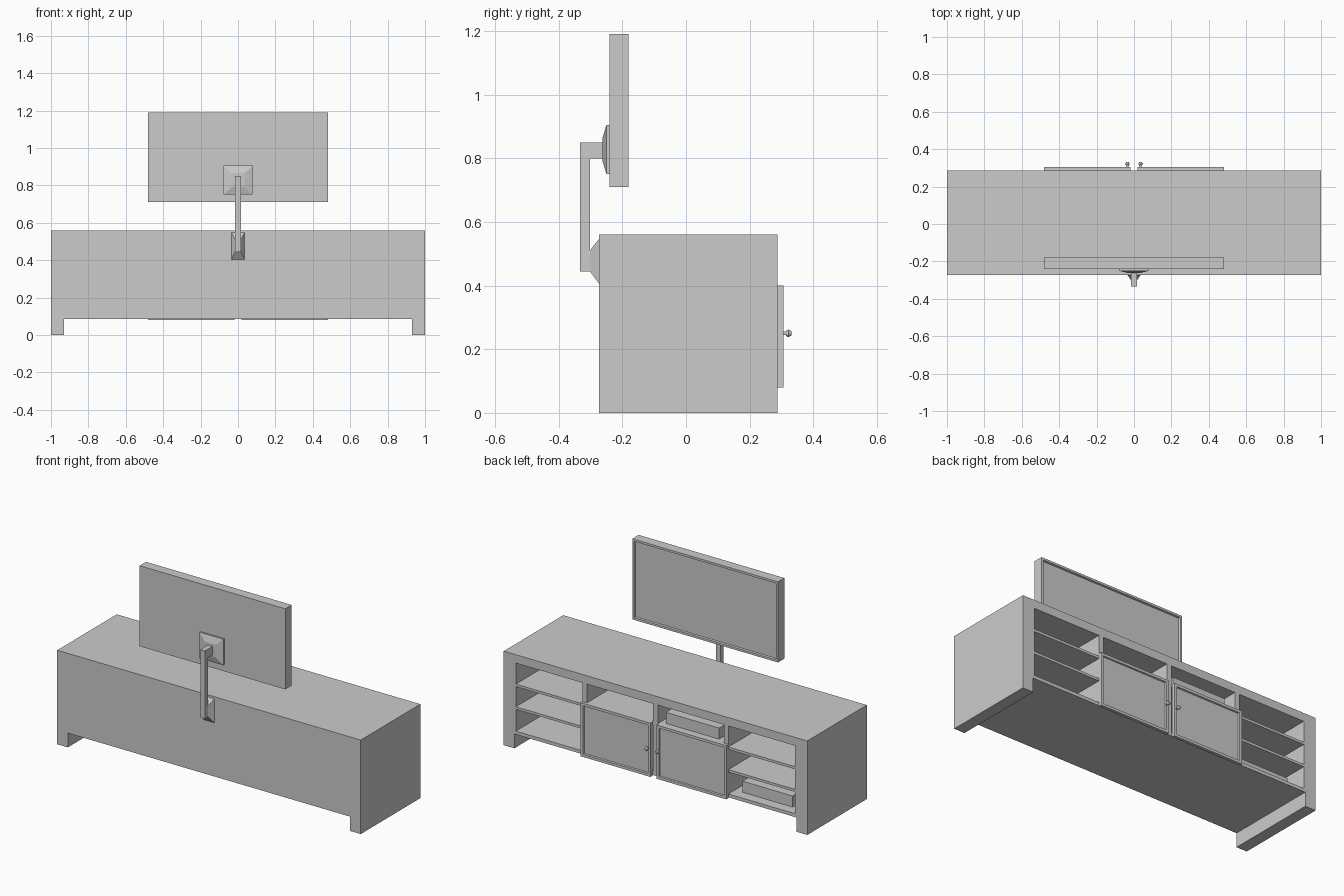
import bpy, bmesh
from math import pi
from mathutils import Matrix, Vector

if "Cube" in bpy.data.objects:
    bpy.data.objects.remove(bpy.data.objects["Cube"])


def finish(name, bm):
    bmesh.ops.recalc_face_normals(bm, faces=bm.faces)
    me = bpy.data.meshes.new(name)
    bm.to_mesh(me)
    bm.free()
    ob = bpy.data.objects.new(name, me)
    bpy.context.collection.objects.link(ob)
    return ob


def add_box(bm, x, y, z):
    m = Matrix.Translation(((x[0] + x[1]) / 2, (y[0] + y[1]) / 2, (z[0] + z[1]) / 2))
    m = m @ Matrix.Diagonal((x[1] - x[0], y[1] - y[0], z[1] - z[0], 1))
    return bmesh.ops.create_cube(bm, size=1, matrix=m)["verts"]


def extrude(bm, pts, vec):
    f = bm.faces.new([bm.verts.new(p) for p in pts])
    r = bmesh.ops.extrude_face_region(bm, geom=[f])
    bmesh.ops.translate(bm, vec=vec, verts=[v for v in r["geom"] if isinstance(v, bmesh.types.BMVert)])


def framed_panel(name, x, y, z, frame, recess):
    """Box whose +y face has a raised rim and a sunken panel."""
    bm = bmesh.new()
    add_box(bm, x, y, z)
    bm.normal_update()
    f = max(bm.faces, key=lambda f: f.normal.y)
    bmesh.ops.inset_region(bm, faces=[f], thickness=frame)
    bmesh.ops.inset_region(bm, faces=[f], thickness=0.004, depth=-recess)
    return finish(name, bm)


def frustum(bm, ya, a, yb, b):
    """Tapered block between two (x half width, z low, z high) rectangles."""
    rings = []
    for y, (w, lo, hi) in ((ya, a), (yb, b)):
        rings.append([bm.verts.new(p) for p in ((-w, y, lo), (w, y, lo), (w, y, hi), (-w, y, hi))])
    bm.faces.new(rings[0])
    bm.faces.new(rings[1])
    for i in range(4):
        j = (i + 1) % 4
        bm.faces.new((rings[0][i], rings[0][j], rings[1][j], rings[1][i]))


BACK, FRONT = -0.273, 0.287

# Cabinet body: bridge-shaped outline with full-depth feet
bm = bmesh.new()
outline = [(-1, 0), (-0.93, 0), (-0.93, 0.085), (0.93, 0.085), (0.93, 0), (1, 0), (1, 0.56), (-1, 0.56)]
extrude(bm, [(x, BACK, z) for x, z in outline], (0, FRONT - BACK, 0))
cabinet = finish("cabinet", bm)

# Compartments: three shelves outside, open bay over a closed cupboard inside
bm = bmesh.new()
for s in (-1, 1):
    outer = sorted((s * 0.48, s * 0.92))
    inner = sorted((s * 0.015, s * 0.45))
    for z in ((0.105, 0.235), (0.25, 0.37), (0.385, 0.51)):
        add_box(bm, outer, (BACK + 0.025, FRONT + 0.05), z)
    for z in ((0.105, 0.385), (0.40, 0.51)):
        add_box(bm, inner, (BACK + 0.025, FRONT + 0.05), z)
cutter = finish("compartment_cutter", bm)
cutter.hide_render = True
mod = cabinet.modifiers.new("compartments", 'BOOLEAN')
mod.operation = 'DIFFERENCE'
mod.solver = 'EXACT'
mod.object = cutter
bpy.context.view_layer.objects.active = cabinet
bpy.ops.object.modifier_apply(modifier=mod.name)
bpy.data.objects.remove(cutter)

# Doors and their knobs
for s, side in ((-1, "left"), (1, "right")):
    framed_panel("door_" + side, sorted((s * 0.02, s * 0.48)), (FRONT, 0.306), (0.08, 0.40), 0.022, 0.008)
    bm = bmesh.new()
    for r1, r2, y0, y1 in ((0.006, 0.006, 0.30, 0.316), (0.008, 0.012, 0.314, 0.322), (0.012, 0.007, 0.322, 0.331)):
        m = Matrix.Translation((s * 0.035, (y0 + y1) / 2, 0.25)) @ Matrix.Rotation(-pi / 2, 4, 'X')
        bmesh.ops.create_cone(bm, cap_ends=True, segments=12, radius1=r1, radius2=r2, depth=y1 - y0, matrix=m)
    finish("knob_" + side, bm)

# Media boxes standing on the shelves
for name, x, y, z in (("media_box_upper", (-0.40, -0.05), (0.0, 0.26), 0.40),
                      ("media_box_lower", (-0.86, -0.53), (-0.03, 0.225), 0.105)):
    bm = bmesh.new()
    add_box(bm, x, y, (z, z + 0.066))
    finish(name, bm)

# Screen
framed_panel("screen", (-0.48, 0.48), (-0.24, -0.18), (0.71, 1.19), 0.018, 0.01)

# Screen mounting plate with tapered back
bm = bmesh.new()
add_box(bm, (-0.078, 0.078), (-0.25, -0.24), (0.75, 0.905))
frustum(bm, -0.25, (0.078, 0.75, 0.905), -0.262, (0.035, 0.79, 0.865))
finish("mount_plate", bm)

# Bent arm from the plate down to the cabinet
bm = bmesh.new()
arm = [(-0.26, 0.80), (-0.26, 0.85), (-0.333, 0.85), (-0.333, 0.445), (-0.302, 0.445), (-0.302, 0.80)]
extrude(bm, [(-0.015, y, z) for y, z in arm], (0.03, 0, 0))
finish("mount_arm", bm)

# Flared foot of the arm
bm = bmesh.new()
frustum(bm, -0.302, (0.015, 0.445, 0.51), BACK, (0.035, 0.405, 0.547))
finish("mount_foot", bm)
